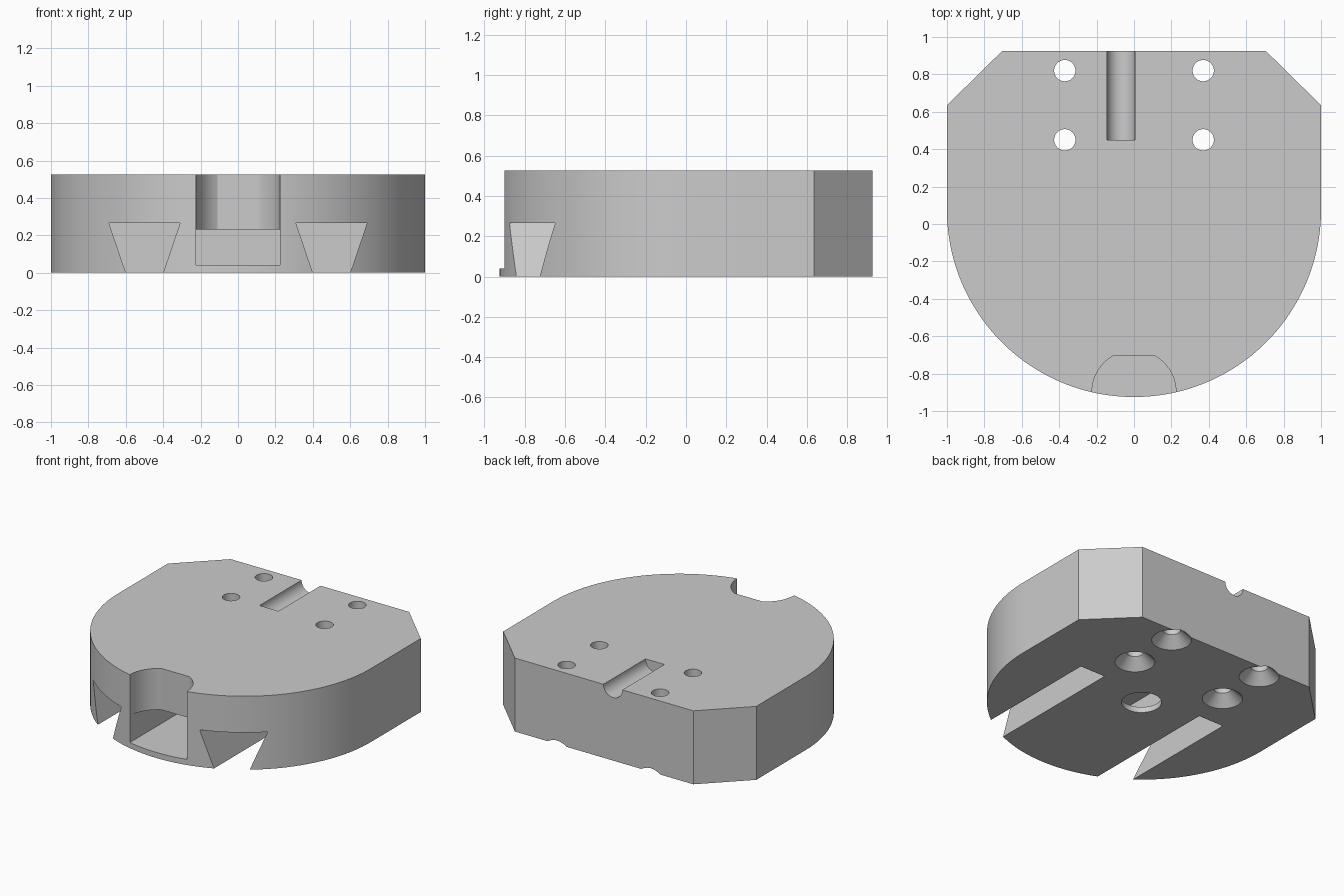
import bpy
import bmesh
from math import sin, cos, pi, radians
from mathutils import Matrix, Vector

cube = bpy.data.objects.get("Cube")
if cube:
    bpy.data.objects.remove(cube, do_unlink=True)

HEIGHT = 0.525
BACK = 0.925
CENTRE_Y = 0.075

grey = bpy.data.materials.new("machined grey")
grey.use_nodes = True
colour = (0.6, 0.6, 0.6, 1)
grey.diffuse_color = colour
grey.node_tree.nodes["Principled BSDF"].inputs["Base Color"].default_value = colour


def arc(cx, cy, r, start, end, steps):
    angles = [radians(start + (end - start) * i / steps) for i in range(steps + 1)]
    return [(cx + r * cos(a), cy + r * sin(a)) for a in angles]


def prism(name, outline, low, high, along_y=False):
    """Extrude an outline along z, or an x-z outline along y."""
    bm = bmesh.new()
    place = (lambda u, v, w: (u, w, v)) if along_y else (lambda u, v, w: (u, v, w))
    face = bm.faces.new([bm.verts.new(place(u, v, low)) for u, v in outline])
    grown = bmesh.ops.extrude_face_region(bm, geom=[face])["geom"]
    moved = [g for g in grown if isinstance(g, bmesh.types.BMVert)]
    bmesh.ops.translate(bm, verts=moved, vec=Vector(place(0, 0, high - low)))
    bmesh.ops.recalc_face_normals(bm, faces=bm.faces)
    return finish(name, bm)


def cone(name, x, y, low, high, r_low, r_high):
    bm = bmesh.new()
    bmesh.ops.create_cone(bm, cap_ends=True, segments=48, radius1=r_low, radius2=r_high,
                          depth=high - low,
                          matrix=Matrix.Translation((x, y, (low + high) / 2)))
    return finish(name, bm)


def finish(name, bm):
    mesh = bpy.data.meshes.new(name)
    bm.to_mesh(mesh)
    bm.free()
    mesh.materials.append(grey)
    obj = bpy.data.objects.new(name, mesh)
    bpy.context.collection.objects.link(obj)
    return obj


# Body: half-round front, straight sides, chamfered back corners
outline = arc(0, CENTRE_Y, 1, 180, 360, 96)
outline += [(1, 0.635), (0.705, BACK), (-0.705, BACK), (-1, 0.635)]
body = prism("body", outline, 0, HEIGHT)

cutters = []

# Front pocket: square tunnel with a wider-open rounded notch above it
cutters.append(prism("tunnel_cutter", [(-0.225, -1.1), (0.225, -1.1), (0.225, 0.3), (-0.225, 0.3)],
                     0.04, 0.23))
notch = arc(0, -0.9, 0.2249, 0, 60.5, 16) + arc(0, -0.9, 0.2249, 119.5, 180, 16)
notch += [(-0.2249, -1.1), (0.2249, -1.1)]
cutters.append(prism("notch_cutter", notch, 0.2, 0.7))

# Round hole from the underside into the tunnel
cutters.append(cone("centre_hole_cutter", 0, CENTRE_Y, -0.1, 0.12, 0.13, 0.13))

# Round-bottomed groove in the top, open at the back
groove = arc(-0.07, HEIGHT, 0.075, 180, 360, 24) + [(0.005, 0.7), (-0.145, 0.7)]
cutters.append(prism("groove_cutter", groove, 0.45, 1.1, along_y=True))

for side in (-1, 1):
    # Dovetail slots, extended below the base along their slope
    slope = 0.09 / 0.265
    low, top = -0.1, 0.265
    half_low, half_top = 0.1 + slope * low, 0.19
    x = 0.5 * side
    dovetail = [(x - half_low, low), (x + half_low, low), (x + half_top, top), (x - half_top, top)]
    cutters.append(prism("dovetail_cutter", dovetail, -1.1, 0.18, along_y=True))
    # Screw holes, countersunk from below
    for y in (0.45, 0.82):
        cutters.append(cone("screw_hole_cutter", 0.37 * side, y, -0.1, 0.7, 0.057, 0.057))
        cutters.append(cone("countersink_cutter", 0.37 * side, y, -0.05, 0.073, 0.18, 0.057))

for cutter in cutters:
    cutter.hide_render = True
    cut = body.modifiers.new(cutter.name, "BOOLEAN")
    cut.operation = "DIFFERENCE"
    cut.solver = "EXACT"
    cut.object = cutter

# Bake the cuts and drop the cutters
graph = bpy.context.evaluated_depsgraph_get()
result = bpy.data.meshes.new_from_object(body.evaluated_get(graph))
body.modifiers.clear()
body.data = result
for cutter in cutters:
    bpy.data.objects.remove(cutter, do_unlink=True)

bpy.ops.object.select_all(action="DESELECT")
body.select_set(True)
bpy.context.view_layer.objects.active = body
bpy.ops.object.shade_smooth_by_angle(angle=radians(25))
